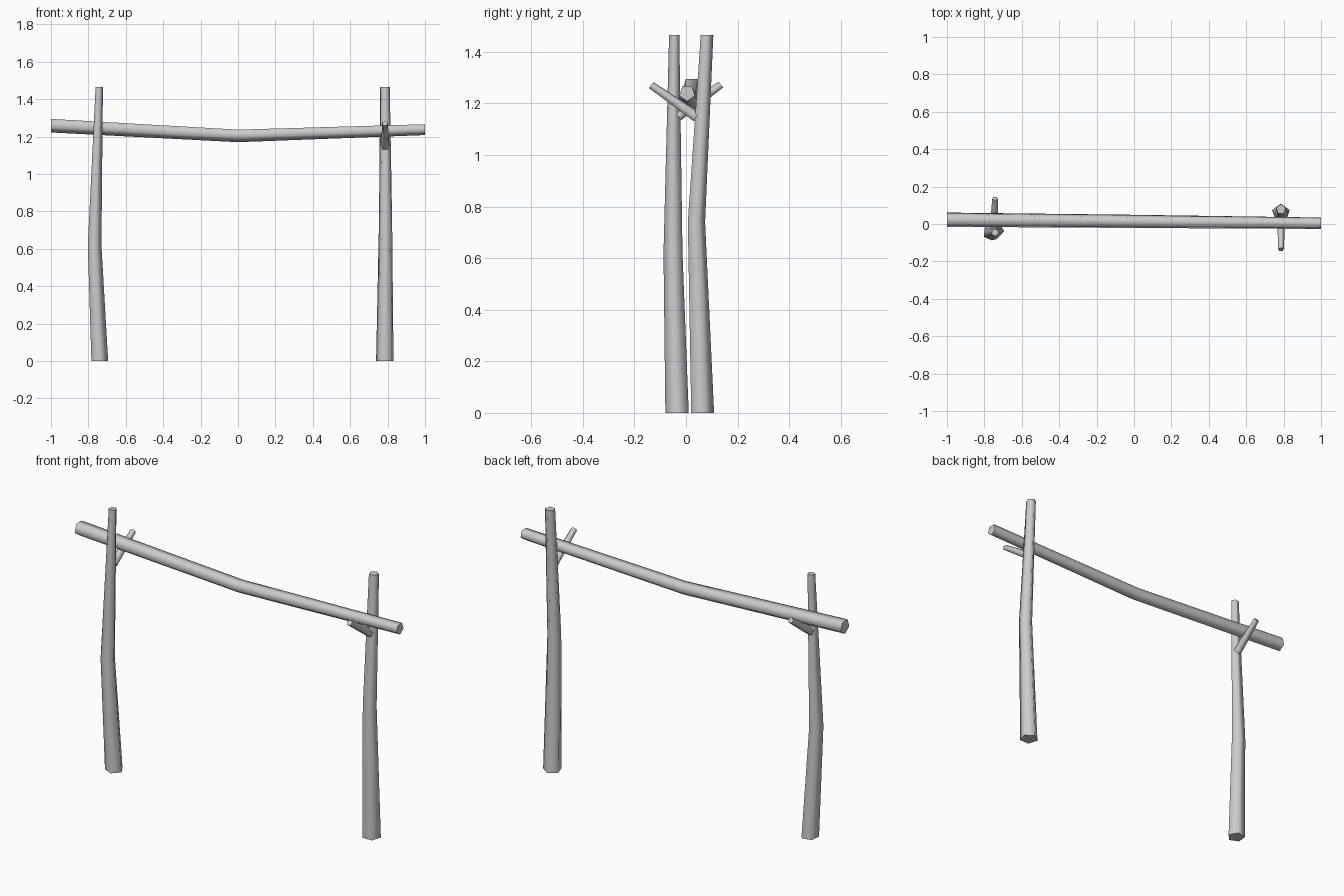
import bpy, bmesh, math
from mathutils import Vector

cube = bpy.data.objects.get("Cube")
if cube:
    bpy.data.objects.remove(cube, do_unlink=True)

grey = bpy.data.materials.new("plain grey")
grey.use_nodes = True
colour = (0.6, 0.6, 0.6, 1)
grey.diffuse_color = colour
grey.node_tree.nodes["Principled BSDF"].inputs["Base Color"].default_value = colour

SIDES = 5


def log(name, rings, u, v):
    """Five-sided tapered log through (centre, radius) rings; u and v span the section."""
    bm = bmesh.new()
    u, v = Vector(u).normalized(), Vector(v).normalized()
    loops = []
    for centre, radius in rings:
        loop = []
        for i in range(SIDES):
            a = math.tau * i / SIDES
            loop.append(bm.verts.new(Vector(centre) + radius * (u * math.cos(a) + v * math.sin(a))))
        loops.append(loop)
    for low, high in zip(loops, loops[1:]):
        for i in range(SIDES):
            j = (i + 1) % SIDES
            bm.faces.new((low[i], low[j], high[j], high[i]))
    bm.faces.new(loops[0])
    bm.faces.new(loops[-1])
    bmesh.ops.recalc_face_normals(bm, faces=bm.faces)
    mesh = bpy.data.meshes.new(name)
    bm.to_mesh(mesh)
    bm.free()
    mesh.materials.append(grey)
    obj = bpy.data.objects.new(name, mesh)
    bpy.context.collection.objects.link(obj)
    bpy.ops.object.select_all(action="DESELECT")
    obj.select_set(True)
    bpy.context.view_layer.objects.active = obj
    bpy.ops.object.shade_smooth_by_angle(angle=math.radians(80))
    return obj


# Upright posts, slightly bent and tapering upwards
log("right_post", [((-0.742, -0.033, 0), 0.048), ((-0.769, -0.049, 0.62), 0.039),
                   ((-0.743, -0.045, 1.465), 0.021)], (0.2, -1, 0), (1, 0.2, 0))
log("left_post", [((0.785, 0.06, 0), 0.049), ((0.789, 0.037, 0.74), 0.037),
                  ((0.786, 0.079, 1.465), 0.027)], (0, 1, 0), (1, 0, 0))

# Sagging crossbeam resting in the forks
log("crossbeam", [((-1, 0.023, 1.262), 0.04), ((0, 0.014, 1.207), 0.037),
                  ((1, 0.004, 1.24), 0.032)], (0, 0, -1), (0, 1, 0))

# Short branch stubs that carry the beam
log("right_branch", [((-0.75, -0.03, 1.15), 0.023), ((-0.743, 0.136, 1.272), 0.016)],
    (0, -0.6, 0.8), (1, 0, 0))
log("left_branch", [((0.787, 0.042, 1.145), 0.023), ((0.786, -0.136, 1.27), 0.016)],
    (0, 0.6, 0.8), (1, 0, 0))
